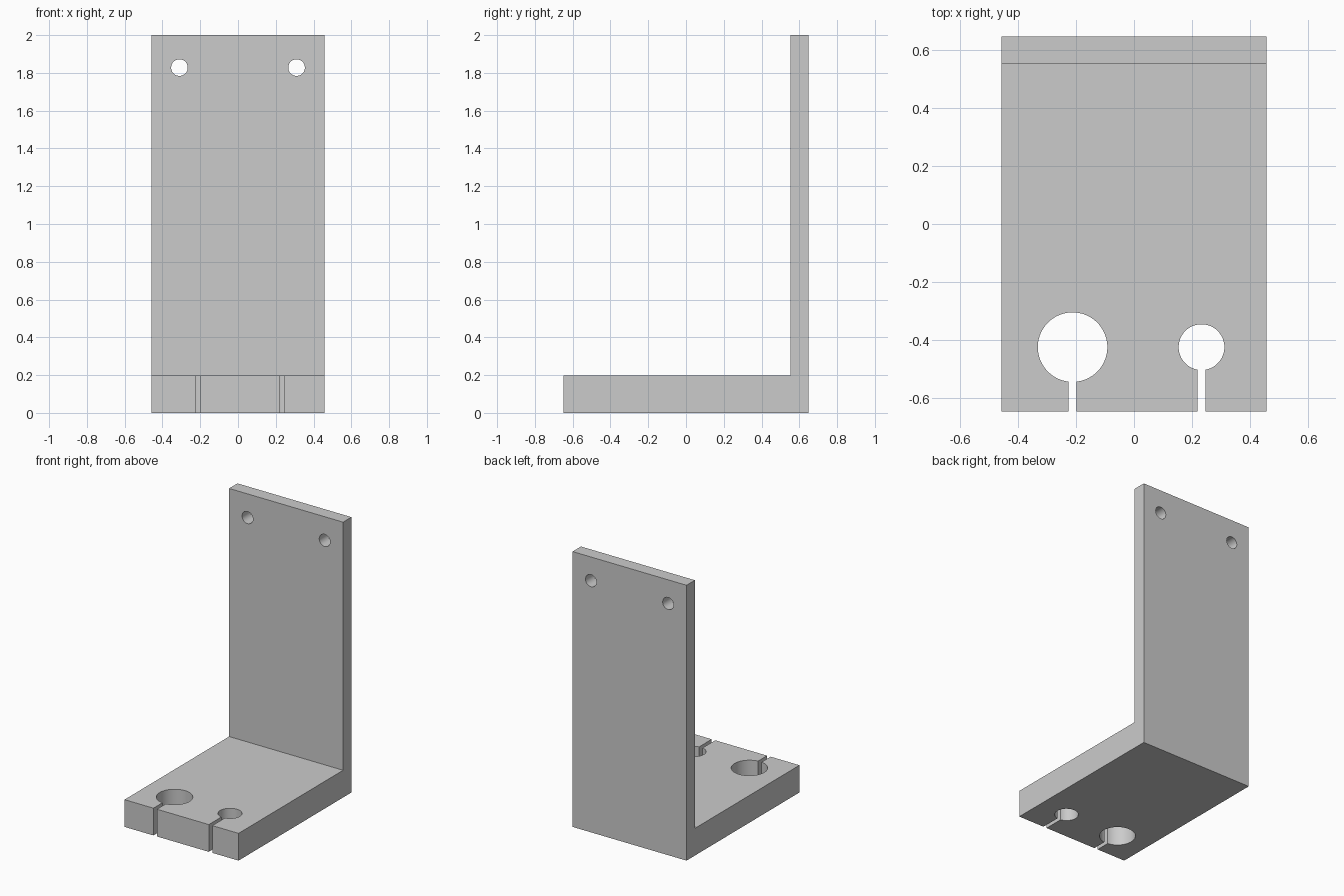
import bpy
import bmesh
import math

cube = bpy.data.objects.get("Cube")
if cube:
    bpy.data.objects.remove(cube, do_unlink=True)

WIDTH, DEPTH, HEIGHT = 0.916, 1.296, 2.0
BASE, WALL = 0.198, 0.096
FRONT, BACK = -DEPTH / 2, DEPTH / 2

grey = bpy.data.materials.new("light grey")
grey.use_nodes = True
colour = (0.6, 0.6, 0.6, 1)
grey.diffuse_color = colour
grey.node_tree.nodes["Principled BSDF"].inputs["Base Color"].default_value = colour


def add_object(name, bm):
    bmesh.ops.recalc_face_normals(bm, faces=bm.faces)
    mesh = bpy.data.meshes.new(name)
    bm.to_mesh(mesh)
    bm.free()
    mesh.materials.append(grey)
    obj = bpy.data.objects.new(name, mesh)
    bpy.context.collection.objects.link(obj)
    return obj


def extrude(name, points, direction):
    bm = bmesh.new()
    face = bm.faces.new([bm.verts.new(p) for p in points])
    result = bmesh.ops.extrude_face_region(bm, geom=[face])
    verts = [v for v in result["geom"] if isinstance(v, bmesh.types.BMVert)]
    bmesh.ops.translate(bm, verts=verts, vec=direction)
    return add_object(name, bm)


# L-shaped bracket from its side profile
profile = [(FRONT, 0), (BACK, 0), (BACK, HEIGHT), (BACK - WALL, HEIGHT),
           (BACK - WALL, BASE), (FRONT, BASE)]
bracket = extrude("bracket", [(-WIDTH / 2, y, z) for y, z in profile], (WIDTH, 0, 0))


def cut(cutter):
    cutter.hide_render = True
    mod = bracket.modifiers.new(cutter.name, 'BOOLEAN')
    mod.operation = 'DIFFERENCE'
    mod.solver = 'EXACT'
    mod.object = cutter
    bpy.context.view_layer.objects.active = bracket
    bpy.ops.object.modifier_apply(modifier=mod.name)
    bpy.data.objects.remove(cutter, do_unlink=True)


# Clamp holes in the base, each a keyhole open to the front edge
def keyhole(name, x, y, radius, slot, sides=64):
    start = math.asin(slot / 2 / radius)
    sweep = math.tau - 2 * start
    points = [(x - slot / 2, FRONT - 0.1, -0.1), (x + slot / 2, FRONT - 0.1, -0.1)]
    for i in range(sides + 1):
        a = start + sweep * i / sides
        points.append((x + radius * math.sin(a), y - radius * math.cos(a), -0.1))
    return extrude(name, points, (0, 0, BASE + 0.2))


cut(keyhole("large_clamp_hole", -0.212, -0.425, 0.12, 0.028))
cut(keyhole("small_clamp_hole", 0.233, -0.425, 0.079, 0.028))

# Mounting holes near the top of the wall
for side, x in (("right", -0.31), ("left", 0.31)):
    ring = [(x + 0.044 * math.cos(math.tau * i / 48), BACK - 0.3,
             1.828 + 0.044 * math.sin(math.tau * i / 48)) for i in range(48)]
    cut(extrude(side + "_mounting_hole", ring, (0, 0.5, 0)))

# Smooth hole walls, sharp corners
bpy.ops.object.select_all(action='DESELECT')
bracket.select_set(True)
bpy.context.view_layer.objects.active = bracket
bpy.ops.object.shade_smooth_by_angle(angle=math.radians(30))
